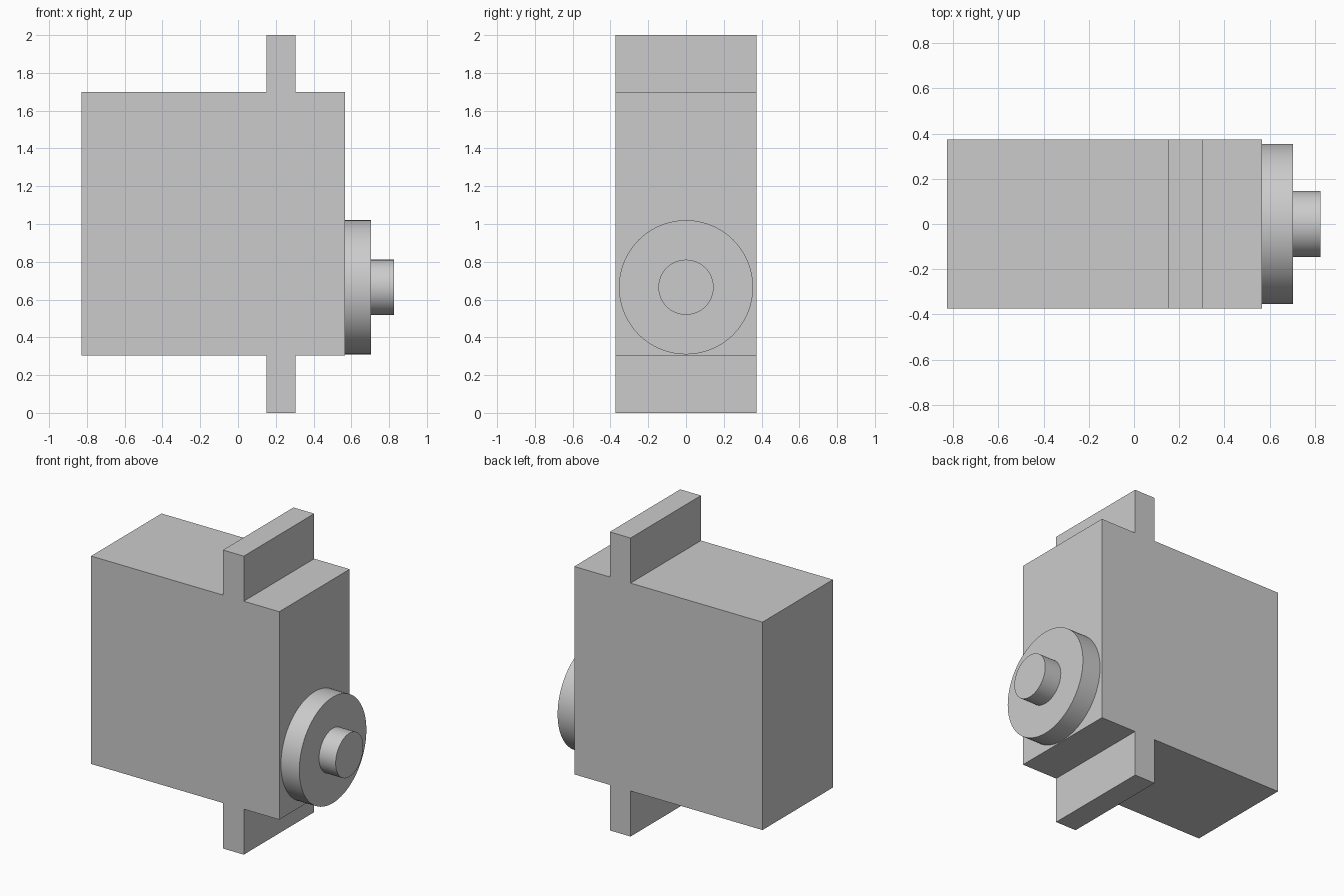
import bpy
import bmesh
import math
from mathutils import Matrix

cube = bpy.data.objects.get("Cube")
if cube:
    bpy.data.objects.remove(cube, do_unlink=True)

grey = bpy.data.materials.new("light_grey")
grey.use_nodes = True
colour = (0.6, 0.6, 0.6, 1)
grey.diffuse_color = colour
grey.node_tree.nodes["Principled BSDF"].inputs["Base Color"].default_value = colour


def finish(name, bm):
    bmesh.ops.recalc_face_normals(bm, faces=bm.faces)
    mesh = bpy.data.meshes.new(name)
    bm.to_mesh(mesh)
    bm.free()
    mesh.materials.append(grey)
    obj = bpy.data.objects.new(name, mesh)
    bpy.context.collection.objects.link(obj)
    return obj


def cylinder_x(name, x0, x1, radius, z):
    """Smooth-sided cylinder lying along the x axis."""
    bm = bmesh.new()
    place = Matrix.Translation(((x0 + x1) / 2, 0, z)) @ Matrix.Rotation(math.pi / 2, 4, "Y")
    bmesh.ops.create_cone(bm, cap_ends=True, segments=96, radius1=radius,
                          radius2=radius, depth=x1 - x0, matrix=place)
    obj = finish(name, bm)
    bpy.ops.object.select_all(action="DESELECT")
    obj.select_set(True)
    bpy.context.view_layer.objects.active = obj
    bpy.ops.object.shade_smooth_by_angle(angle=math.radians(30))


# Housing with mounting tabs: one side profile extruded across the depth
left, right = -0.828, 0.567
tab_left, tab_right = 0.15, 0.304
bottom, top, height = 0.305, 1.698, 2.0
half_depth = 0.373
profile = [(left, bottom), (tab_left, bottom), (tab_left, 0), (tab_right, 0),
           (tab_right, bottom), (right, bottom), (right, top), (tab_right, top),
           (tab_right, height), (tab_left, height), (tab_left, top), (left, top)]
bm = bmesh.new()
face = bm.faces.new([bm.verts.new((x, -half_depth, z)) for x, z in profile])
extruded = bmesh.ops.extrude_face_region(bm, geom=[face], use_keep_orig=True)
moved = [g for g in extruded["geom"] if isinstance(g, bmesh.types.BMVert)]
bmesh.ops.translate(bm, verts=moved, vec=(0, 2 * half_depth, 0))
finish("housing", bm)

# Output collar and shaft
axis_z = 0.665
cylinder_x("collar", right, 0.703, 0.355, axis_z)
cylinder_x("shaft", 0.703, 0.826, 0.146, axis_z)
